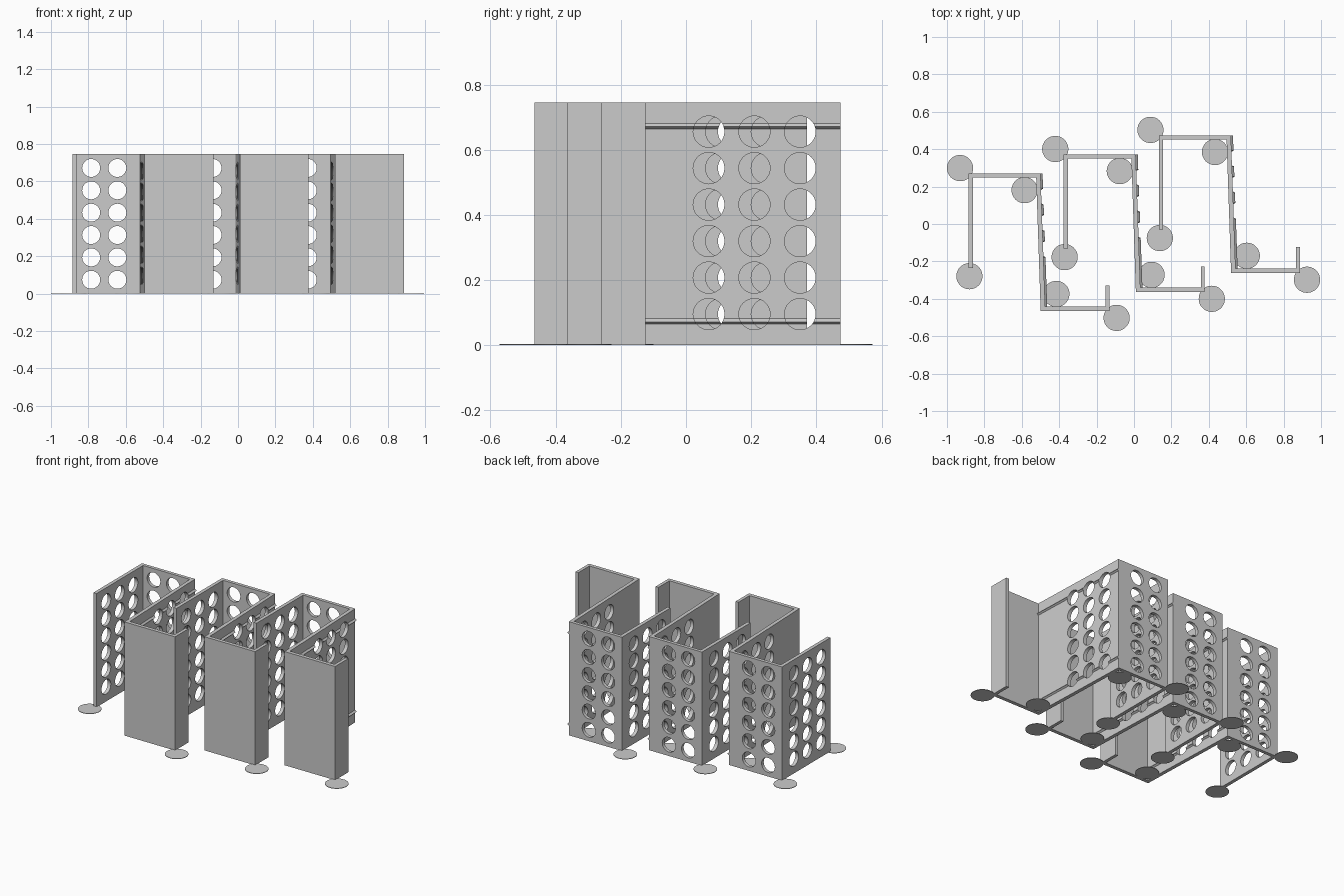
import bpy, bmesh, math
from mathutils import Matrix, Vector

if "Cube" in bpy.data.objects:
    bpy.data.objects.remove(bpy.data.objects["Cube"])

HEIGHT = 0.745
STEP = Vector((0.509, 0.102, 0))      # spacing between neighbouring bays
HOLE_R = 0.048

grey = bpy.data.materials.new("grey")
grey.diffuse_color = (0.6, 0.6, 0.6, 1)
grey.use_nodes = True
grey.node_tree.nodes["Principled BSDF"].inputs["Base Color"].default_value = grey.diffuse_color


def make_object(name, bm, hidden=False):
    bmesh.ops.recalc_face_normals(bm, faces=bm.faces)
    mesh = bpy.data.meshes.new(name)
    bm.to_mesh(mesh)
    bm.free()
    mesh.materials.append(grey)
    obj = bpy.data.objects.new(name, mesh)
    bpy.context.collection.objects.link(obj)
    obj.hide_render = hidden
    return obj


def prism(name, points, offset):
    """Extrude a closed outline of 3D points along an offset."""
    bm = bmesh.new()
    face = bm.faces.new([bm.verts.new(p) for p in points])
    ext = bmesh.ops.extrude_face_region(bm, geom=[face])
    verts = [g for g in ext["geom"] if isinstance(g, bmesh.types.BMVert)]
    bmesh.ops.translate(bm, verts=verts, vec=offset)
    return make_object(name, bm)


def drill(name, centres, axis, depth):
    """Hidden cutter made of parallel cylinders."""
    bm = bmesh.new()
    turn = Matrix.Rotation(math.pi / 2, 4, axis)
    for c in centres:
        bmesh.ops.create_cone(bm, cap_ends=True, segments=32, radius1=HOLE_R,
                              radius2=HOLE_R, depth=depth,
                              matrix=Matrix.Translation(c) @ turn)
    return make_object(name, bm, hidden=True)


def cut(obj, cutters):
    for c in cutters:
        mod = obj.modifiers.new("holes", 'BOOLEAN')
        mod.operation = 'DIFFERENCE'
        mod.solver = 'EXACT'
        mod.object = c
    bpy.context.view_layer.update()
    graph = bpy.context.evaluated_depsgraph_get()
    mesh = bpy.data.meshes.new_from_object(obj.evaluated_get(graph))
    obj.modifiers.clear()
    obj.data = mesh


# Perforation for the side walls and the back wall
side_holes = drill("side_hole_cutter",
                   [(-0.7, y, 0.0955 + 0.112 * k)
                    for y in (-0.134, 0.006, 0.146) for k in range(6)], 'Y', 0.6)
back_holes = drill("back_hole_cutter",
                   [(x, 0.26, 0.074 + 0.1195 * k)
                    for x in (-0.785, -0.645) for k in range(6)], 'X', 0.2)

# Folded wall: side wall, back wall, slanted wall, front panel and lip
outline = [(-0.885, -0.234), (-0.885, 0.27), (-0.5, 0.27), (-0.475, -0.441),
           (-0.152, -0.441), (-0.152, -0.328), (-0.131, -0.328),
           (-0.131, -0.465), (-0.499, -0.465), (-0.523, 0.248),
           (-0.862, 0.248), (-0.862, -0.234)]
wall = prism("folded_wall", [(x, y, 0) for x, y in outline], (0, 0, HEIGHT))
cut(wall, [side_holes, back_holes])

# Small ridges along the outside of the slanted wall
parts = [wall]
for name, z in (("lower_rail", 0.072), ("upper_rail", 0.671)):
    profile = [(-0.502, 0.27, z - 0.009), (-0.489, 0.27, z),
               (-0.502, 0.27, z + 0.012)]
    rail = prism(name, profile, (0.025, -0.711, 0))
    cut(rail, [side_holes])
    parts.append(rail)

# Thin round pads on the ground at the corners
for i, (x, y) in enumerate([(-0.93, 0.299), (-0.585, 0.181), (-0.88, -0.279),
                            (-0.415, -0.374), (-0.093, -0.502)]):
    bm = bmesh.new()
    bmesh.ops.create_cone(bm, cap_ends=True, segments=48, radius1=0.07,
                          radius2=0.07, depth=0.003,
                          matrix=Matrix.Translation((x, y, 0.0015)))
    parts.append(make_object(f"corner_pad_{i + 1}", bm))

# Round holes and pads are smooth, corners stay sharp
bpy.ops.object.select_all(action='DESELECT')
for p in parts:
    p.select_set(True)
bpy.context.view_layer.objects.active = wall
bpy.ops.object.shade_smooth_by_angle(angle=math.radians(30))

# Repeat the bay three times
for n in (1, 2):
    for p in parts:
        copy = p.copy()
        copy.name = f"{p.name}_bay_{n + 1}"
        copy.location = STEP * n
        bpy.context.collection.objects.link(copy)

for c in (side_holes, back_holes):
    bpy.data.objects.remove(c)
